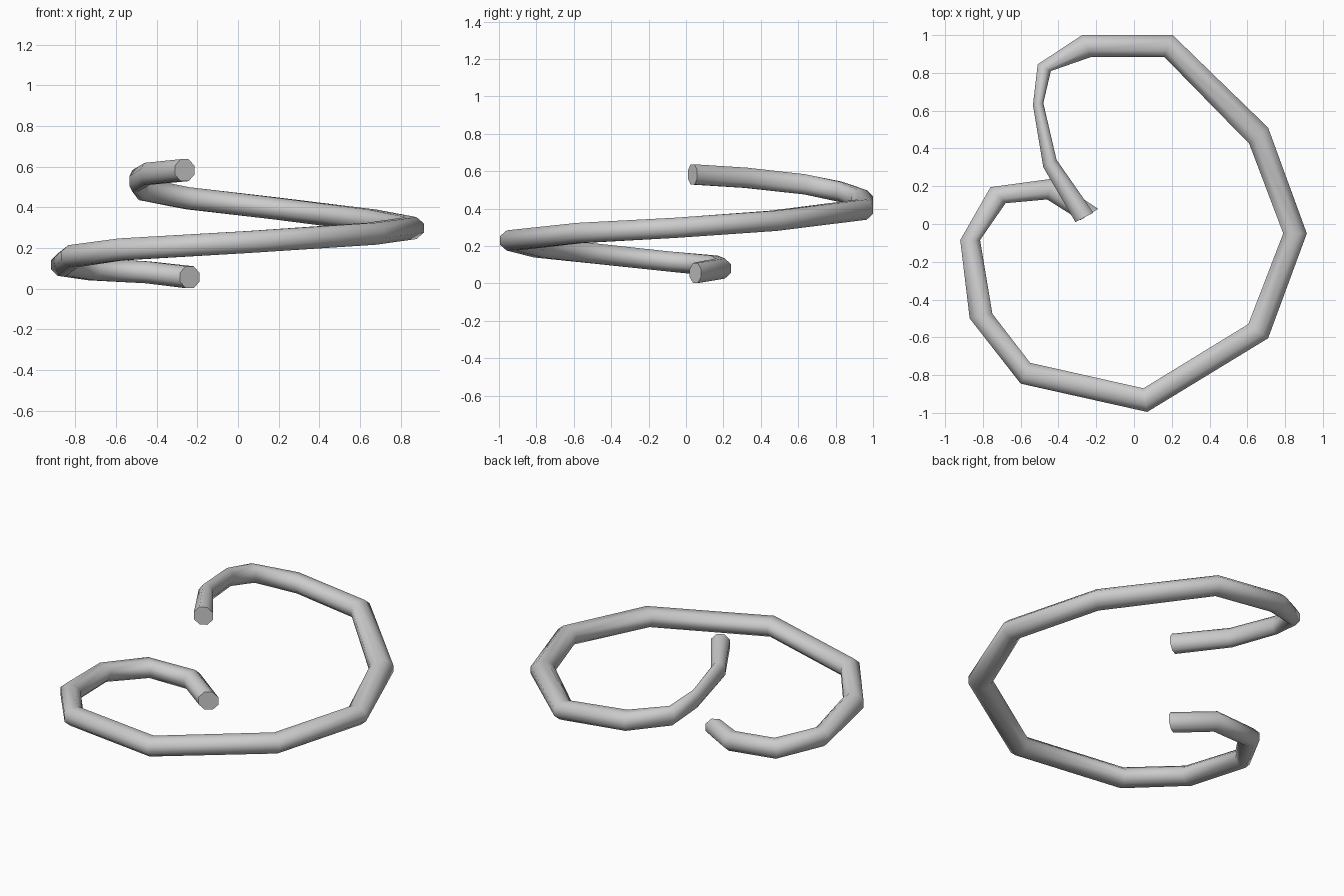
import bpy, bmesh, math
from mathutils import Vector

if "Cube" in bpy.data.objects:
    bpy.data.objects.remove(bpy.data.objects["Cube"])

SIDES = 8
HALF_HEIGHT = 0.054

# Coil stations, bottom to top: outer x, y, inner x, y (mitred corners), centre z
stations = [
    (-0.19, 0.08, -0.285, 0.02, 0.056),
    (-0.43, 0.24, -0.46, 0.13, 0.08),
    (-0.76, 0.195, -0.68, 0.11, 0.095),
    (-0.92, -0.085, -0.815, -0.085, 0.117),
    (-0.87, -0.50, -0.75, -0.475, 0.16),
    (-0.60, -0.845, -0.55, -0.735, 0.193),
    (0.07, -0.995, 0.05, -0.87, 0.23),
    (0.71, -0.605, 0.605, -0.53, 0.27),
    (0.915, -0.05, 0.79, -0.05, 0.298),
    (0.71, 0.51, 0.61, 0.425, 0.335),
    (0.205, 1.0, 0.16, 0.885, 0.395),
    (-0.275, 1.0, -0.225, 0.885, 0.445),
    (-0.51, 0.845, -0.44, 0.81, 0.49),
    (-0.535, 0.63, -0.48, 0.64, 0.53),
    (-0.48, 0.30, -0.41, 0.34, 0.565),
    (-0.31, 0.01, -0.215, 0.06, 0.583),
]

bm = bmesh.new()
scale = 1 / math.cos(math.pi / SIDES)

# Octagonal cross-section at every station
rings = []
for ox, oy, ix, iy, z in stations:
    outer, inner = Vector((ox, oy, z)), Vector((ix, iy, z))
    centre, across = (outer + inner) / 2, (outer - inner) / 2
    ring = []
    for k in range(SIDES):
        a = 2 * math.pi * (k + 0.5) / SIDES
        up = Vector((0, 0, HALF_HEIGHT * math.sin(a)))
        ring.append(bm.verts.new(centre + (across * math.cos(a) + up) * scale))
    rings.append(ring)

# Tube walls
for a, b in zip(rings, rings[1:]):
    for k in range(SIDES):
        n = (k + 1) % SIDES
        bm.faces.new((a[k], a[n], b[n], b[k])).smooth = True

# Flat end caps
bm.faces.new(rings[0][::-1])
bm.faces.new(rings[-1])
bmesh.ops.recalc_face_normals(bm, faces=bm.faces)
for e in bm.edges:
    if any(not f.smooth for f in e.link_faces):
        e.smooth = False

mesh = bpy.data.meshes.new("coil_tube")
bm.to_mesh(mesh)
bm.free()
bpy.context.collection.objects.link(bpy.data.objects.new("coil_tube", mesh))
